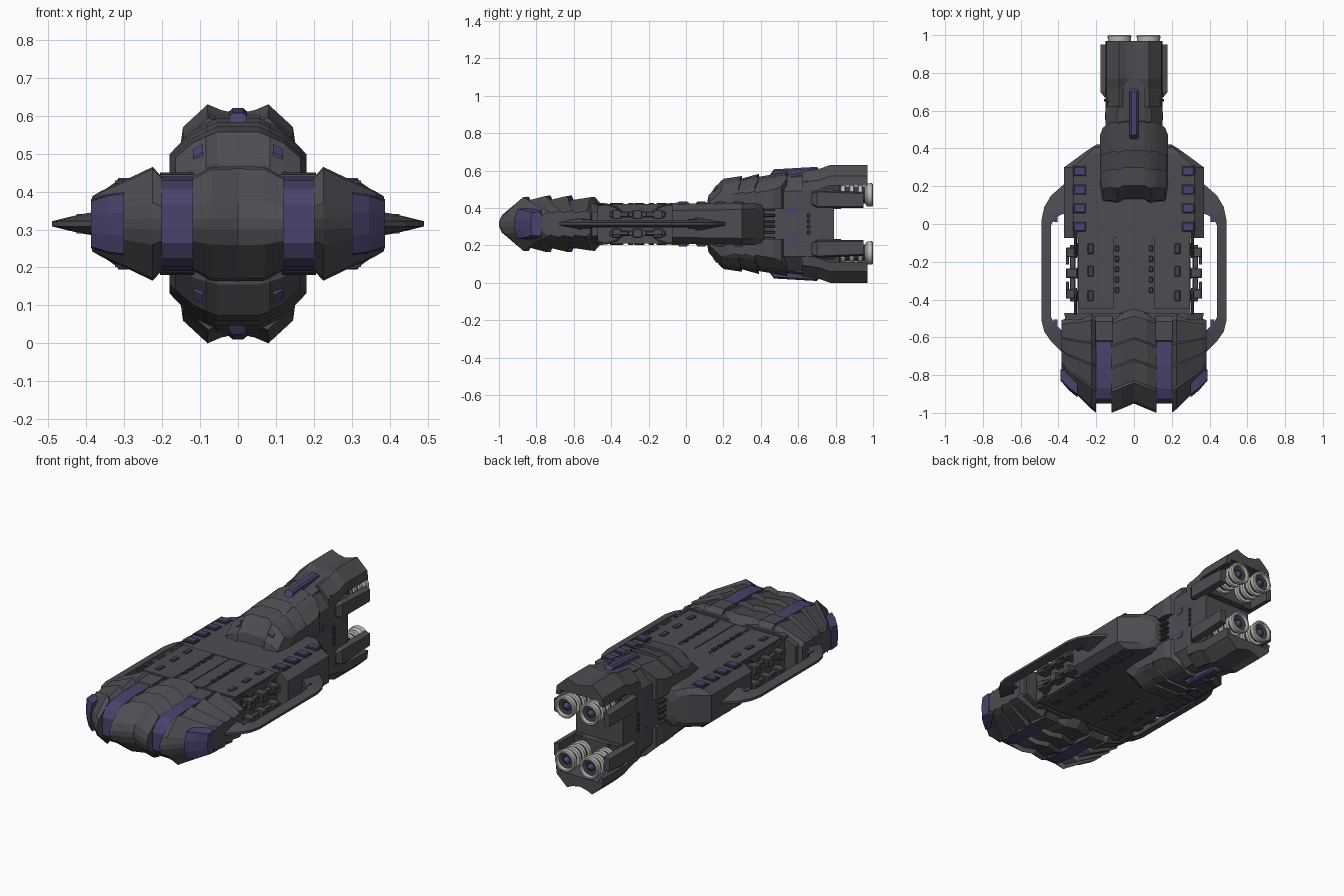
import bpy, bmesh, math
from mathutils import Matrix

if "Cube" in bpy.data.objects:
    bpy.data.objects.remove(bpy.data.objects["Cube"])

MID = 0.315  # height of the symmetry plane; parts are modelled around z = 0


def material(name, rgb):
    m = bpy.data.materials.new(name)
    m.diffuse_color = (*rgb, 1)
    m.use_nodes = True
    m.node_tree.nodes["Principled BSDF"].inputs["Base Color"].default_value = m.diffuse_color
    return m


GREY = material("hull grey", (0.075, 0.075, 0.085))
DARK = material("dark grey", (0.05, 0.05, 0.057))
PURPLE = material("deep purple", (0.068, 0.055, 0.15))
METAL = material("light metal", (0.5, 0.5, 0.47))


def finish(name, bm, mat, mirror="", smooth=False):
    bmesh.ops.recalc_face_normals(bm, faces=bm.faces[:])
    me = bpy.data.meshes.new(name)
    bm.to_mesh(me)
    bm.free()
    me.materials.append(mat)
    if smooth:
        me.shade_smooth()
        me.set_sharp_from_angle(angle=math.radians(35))
    ob = bpy.data.objects.new(name, me)
    ob.location.z = MID
    bpy.context.collection.objects.link(ob)
    if mirror:
        mod = ob.modifiers.new("mirror", "MIRROR")
        mod.use_axis = ("x" in mirror, False, "z" in mirror)
        mod.use_mirror_merge = False
    return ob


def loft(name, sections, mat, mirror="", smooth=False):
    bm = bmesh.new()
    rings = [[bm.verts.new(p) for p in s] for s in sections]
    n = len(rings[0])
    for a, b in zip(rings, rings[1:]):
        for i in range(n):
            j = (i + 1) % n
            bm.faces.new((a[i], a[j], b[j], b[i]))
    bm.faces.new(rings[0])
    bm.faces.new(rings[-1])
    return finish(name, bm, mat, mirror, smooth)


def boxes(name, items, mat, mirror="xz", bevel=0.0):
    """items: (centre, size) pairs joined in one object"""
    bm = bmesh.new()
    for c, s in items:
        bmesh.ops.create_cube(bm, size=1, matrix=Matrix.Translation(c) @ Matrix.Diagonal((*s, 1)))
    if bevel:
        bmesh.ops.bevel(bm, geom=bm.edges[:], offset=bevel, segments=1, affect="EDGES")
    return finish(name, bm, mat, mirror)


def across(name, prof, stations, mat, mirror="", floor=None):
    """Side profile (y, z) lofted over x; station = x, front y, rear y, z scale."""
    y0, y1 = min(p[0] for p in prof), max(p[0] for p in prof)
    secs = []
    for x, f, r, k in stations:
        top = [(f + (y - y0) / (y1 - y0) * (r - f), z * k) for y, z in prof]
        if floor is None:
            low = [(y, -z) for y, z in reversed(top)]
        else:
            low = [(top[-1][0], floor), (top[0][0], floor)]
        secs.append([(x, y, z) for y, z in top + low])
    return loft(name, secs, mat, mirror)


def along(name, rows, mat):
    """Eight-sided body along y; row = y, half width, half height, chamfer x, chamfer z."""
    secs = []
    for y, w, h, cx, cz in rows:
        q = [(w, h - cz), (w - cx, h)]
        ring = q + [(-x, z) for x, z in reversed(q)]
        ring += [(x, -z) for x, z in reversed(ring)]
        secs.append([(x, y, z) for x, z in ring])
    return loft(name, secs, mat)


# --- Bow armour: saw-tooth scales -------------------------------------------
SCALES = [(-1, .015), (-.985, .055), (-.885, .144), (-.87, .122), (-.76, .15), (-.75, .125),
          (-.64, .15), (-.63, .125), (-.51, .143), (-.47, .10)]
across("bow_centre_armour", SCALES,
       [(-.12, -1, -.49, .82), (-.07, -.98, -.47, 1), (0, -.95, -.45, 1.01),
        (.07, -.98, -.47, 1), (.12, -1, -.49, .82)], GREY)
across("bow_side_armour", SCALES,
       [(.20, -1, -.47, .82), (.225, -.98, -.47, 1), (.30, -.905, -.49, .76),
        (.36, -.85, -.50, .58), (.385, -.80, -.51, .48)], GREY, "x")
across("bow_purple_stripe", [(-.95, .05), (-.925, .09), (-.87, .114), (-.75, .125), (-.62, .125)],
       [(.12, -.95, -.62, 1), (.20, -.95, -.62, 1)], PURPLE, "x")
across("bow_purple_cheek", [(-.93, .03), (-.91, .08), (-.76, .086), (-.74, .03)],
       [(.30, -.917, -.76, 1), (.345, -.88, -.757, .92), (.388, -.83, -.77, .75)], PURPLE, "x")
along("bow_core", [(-.93, .21, .06, .02, .02), (-.62, .34, .108, .09, .04), (-.47, .37, .108, .09, .045)], GREY)
across("bow_stripe_rear_scale", [(-.64, .118), (-.625, .13), (-.51, .135), (-.47, .10)],
       [(.115, -.63, -.48, 1), (.205, -.63, -.48, 1)], GREY, "x")

# --- Middle deck ------------------------------------------------------------
boxes("middle_slab", [((0, -.26, 0), (.6, .46, .196))], GREY, "")
boxes("middle_deck_panels", [((.2, -.26, .1), (.19, .38, .012)), ((.045, -.26, .099), (.085, .38, .01))], GREY)
boxes("middle_deck_windows", [((.23, y, .107), (.03, .055, .01)) for y in (-.13, -.25, -.38)]
      + [((.09, -.13 - .055 * i, .107), (.02, .03, .01)) for i in range(5)], DARK, bevel=.003)
boxes("middle_side_windows", [((.301, y, .06), (.008, .06, .02)) for y in (-.13, -.26, -.38)], DARK)
boxes("side_machinery", [((.325, -.26, .05), (.028, .30, .03))]
      + [((.33, y, .05), (.06, .05, .05)) for y in (-.15, -.26, -.37)]
      + [((.352, y, .05), (.018, .09, .022)) for y in (-.17, -.35)], GREY, bevel=.004)

# Curved conduits at both ends of the middle deck
for label, ya, yb in (("front", -.48, -.34), ("rear", -.04, -.18)):
    path = [(ya, .108), (ya + (yb - ya) * .4, .104), (ya + (yb - ya) * .75, .09), (yb, .06)]
    loft(label + "_conduit", [[(.31 + .007 * math.cos(a), y, z + .007 * math.sin(a))
                               for a in (math.pi * k / 3 for k in range(6))] for y, z in path], GREY, "xz")

# --- Side rails -------------------------------------------------------------
RAIL = [((.36, .22), (.35, .06), .04), ((.44, .15), (.385, .05), .03), ((.475, .09), (.42, .03), .024),
        ((.49, .02), (.44, -.01), .018), ((.49, -.51), (.44, -.49), .018), ((.475, -.57), (.42, -.53), .024),
        ((.44, -.62), (.385, -.56), .03), ((.36, -.70), (.35, -.57), .04)]
loft("side_rail", [[(*o, .007), (*i, t), (*i, -t), (*o, -.007)] for o, i, t in RAIL], GREY, "x")
boxes("rail_lamps", [((.415, .035, .02), (.022, .05, .012)), ((.415, -.53, .02), (.022, .05, .012))], PURPLE)

# --- Rear hull --------------------------------------------------------------
along("rear_hull", [(-.075, .37, .107, .05, .035), (.30, .37, .112, .05, .035), (.37, .275, .112, .03, .03),
                    (.405, .225, .10, .02, .03), (.42, .20, .065, .02, .03)], GREY)
boxes("hull_purple_windows", [((.287, y, .112), (.062, .048, .018)) for y in (-.015, .083, .182, .28)],
      PURPLE, bevel=.004)
boxes("hull_window_frames", [((.287, y, .109), (.074, .060, .010)) for y in (-.015, .083, .182, .28)], DARK)

# --- Tower ------------------------------------------------------------------
along("tower_trunk", [(.14, .14, .16, .05, .06), (.22, .15, .215, .06, .075), (.55, .15, .25, .06, .075),
                      (.79, .15, .25, .06, .075)], GREY)
SPINE = [(.13, .10), (.14, .16), (.205, .242), (.30, .256), (.30, .243), (.39, .268), (.39, .252),
         (.54, .278), (.545, .262), (.70, .285), (.77, .293), (.83, .29)]
across("tower_spine", SPINE, [(-.085, .11, .83, .95), (-.055, .13, .83, 1), (.055, .13, .83, 1),
                              (.085, .11, .83, .95)], GREY, "z", floor=.08)
across("tower_flank_scales", [p for p in SPINE if p[0] < .545],
       [(.085, .11, .54, .95), (.12, .115, .54, .88), (.165, .115, .51, .72), (.18, .2, .47, .66)],
       GREY, "xz", floor=.08)
across("tower_purple_crest", [(.44, .25), (.47, .292), (.70, .305), (.73, .27)],
       [(-.024, .44, .73, .97), (-.014, .44, .73, 1), (.014, .44, .73, 1), (.024, .44, .73, .97)],
       PURPLE, "z", floor=.2)
across("tower_nose_lamps", [(.165, .189), (.183, .211)], [(.092, .148, .166, 1), (.118, .152, .17, .93)],
       PURPLE, "xz", floor=.12)
boxes("tower_wall_lamps", [((.15, .57, .075), (.006, .04, .035))], PURPLE)
boxes("tower_vents", [((.155, .445, z), (.03, .06, .014)) for z in (.012, .045, .078)]
      + [((.153, .655, z), (.012, .015, .02)) for z in (.015, .045)], DARK, bevel=.003)

# --- Engine housings --------------------------------------------------------
HOOD = [(0, .29), (.045, .30), (.08, .315), (.145, .255), (.152, .205), (.13, .205), (.12, .235), (0, .235)]
HOOD = HOOD + [(-x, z) for x, z in reversed(HOOD) if x]
loft("engine_hood", [[(x * k, y, z - d) for x, z in HOOD] for y, k, d in
                     ((.62, .98, .035), (.715, 1, .02), (.77, 1, 0), (.97, 1, 0))], GREY, "z")
boxes("engine_mount_block", [((0, .73, .155), (.28, .18, .15))], DARK, "z")
loft("engine_side_plate", [[(x0, y, z0), (x1, y, z0 + .008), (x1, y, z1 - .008), (x0, y, z1)]
                           for y, x0, x1, z0, z1 in ((.67, .13, .155, .10, .17), (.70, .14, .178, .085, .18),
                                                     (.95, .145, .178, .085, .17))], GREY, "xz")


# --- Engines: turned profiles (y, radius) -----------------------------------
def turned(name, prof, mat, n=24):
    loft(name, [[(.077 + r * math.cos(2 * math.pi * k / n), y, .155 + r * math.sin(2 * math.pi * k / n))
                 for k in range(n)] for y, r in prof], mat, "xz", True)


turned("engine_core", [(.78, .045), (.97, .045), (.97, .02)], DARK)
for i, y in enumerate((.825, .872, .918)):
    turned("engine_ring_%d" % (i + 1), [(y, .044), (y + .004, .058), (y + .024, .058), (y + .028, .044)], METAL)
turned("engine_nozzle", [(.955, .044), (.968, .061), (.995, .063), (1, .058), (1, .049), (.975, .043)], METAL)
turned("engine_inner_cone", [(.965, .046), (.985, .044), (.98, .024), (.975, .02)], DARK)
turned("engine_purple_tip", [(.97, .022), (.985, .018), (.998, .004)], PURPLE, 8)
